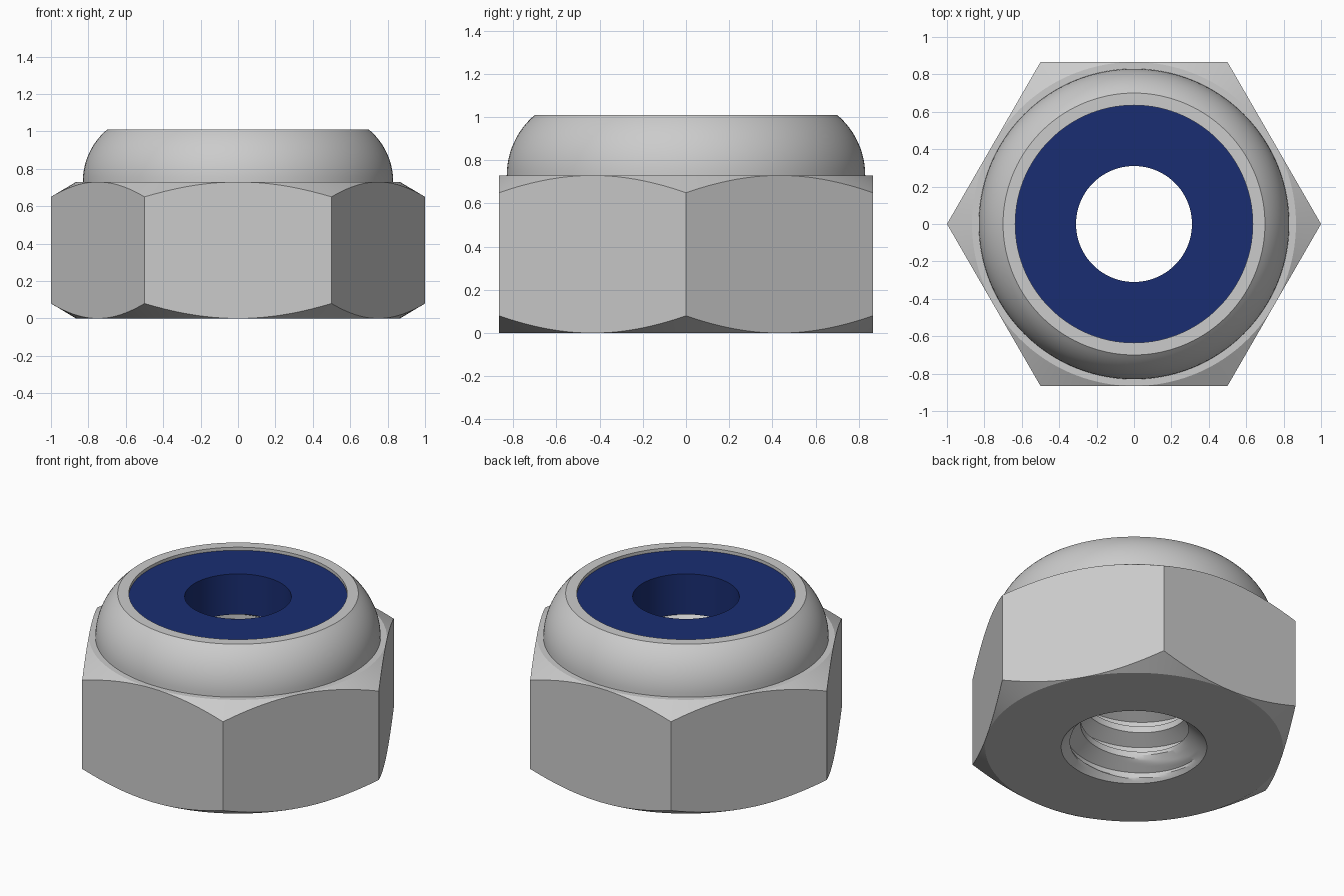
import bpy, bmesh
from math import pi, sin, cos, tau, radians

if "Cube" in bpy.data.objects:
    bpy.data.objects.remove(bpy.data.objects["Cube"])

N = 120                      # columns around the axis (multiple of 6)
APOTHEM, HEX_H, CHAMFER = 0.866, 0.73, 0.08
MINOR, MAJOR, PITCH = 0.31, 0.40, 0.17
SINK, FLOOR = 0.424, 0.73    # countersink radius, height where the thread ends
PHASES = [0, .12, .24, .30, .36, .42, .48, .53, .62, .71, .77, .83, .89, .95]


def lathe(name, profile):
    """Closed loft of a profile(angle) -> [(r, z), ...] around z."""
    bm = bmesh.new()
    cols = []
    for j in range(N + 1):
        a = tau * j / N
        cols.append([bm.verts.new((r * cos(a), r * sin(a), z)) for r, z in profile(a)])
    for c, d in zip(cols, cols[1:]):
        for k in range(len(c)):
            m = (k + 1) % len(c)
            bm.faces.new((c[k], d[k], d[m], c[m]))
    bmesh.ops.remove_doubles(bm, verts=bm.verts, dist=1e-5)
    bmesh.ops.dissolve_degenerate(bm, edges=bm.edges, dist=1e-5)
    bmesh.ops.recalc_face_normals(bm, faces=bm.faces)
    mesh = bpy.data.meshes.new(name)
    bm.to_mesh(mesh)
    bm.free()
    ob = bpy.data.objects.new(name, mesh)
    bpy.context.collection.objects.link(ob)
    bpy.ops.object.select_all(action='DESELECT')
    ob.select_set(True)
    bpy.context.view_layer.objects.active = ob
    bpy.ops.object.shade_smooth_by_angle(angle=radians(25))
    return ob


def thread_radius(a, z):
    """Trapezoid thread section with a countersink at the bottom."""
    p = (z / PITCH - a / tau) % 1.0
    if p > 1 - 1e-6:
        p = 0
    if p < .24:
        t = 0
    elif p < .53:
        t = (p - .24) / .29
    elif p < .71:
        t = 1
    else:
        t = (1 - p) / .29
    return max(MINOR + (MAJOR - MINOR) * t, SINK - z)


def nut_profile(a):
    pts = []
    # threaded bore, samples follow the helix
    for turn in range(-2, 6):
        for p in PHASES:
            z = min(max(PITCH * (turn + p + a / tau), 0), FLOOR)
            pts.append((thread_radius(a, z), z))
    # seat for the insert and rim
    pts += [(0.635, FLOOR), (0.635, 1.01)]
    # rounded collar
    R = 0.3665
    for i in range(13):
        t = radians(49.8) * (1 - i / 12)
        pts.append((0.83 - R + R * cos(t), HEX_H + R * sin(t)))
    # hexagon with conical chamfers
    rh = APOTHEM / cos((a % (pi / 3)) - pi / 6)
    drop = CHAMFER * (rh - APOTHEM) / (1 - APOTHEM)
    pts += [(APOTHEM, HEX_H), (rh, HEX_H - drop), (rh, drop), (APOTHEM, 0)]
    return pts


nut = lathe("nut_body", nut_profile)

# blue locking ring
ring = lathe("locking_insert", lambda a: [(MINOR, FLOOR), (0.635, FLOOR), (0.635, 0.99), (MINOR, 0.99)])
blue = bpy.data.materials.new("blue_plastic")
blue.diffuse_color = (0.01, 0.027, 0.17, 1)
blue.use_nodes = True
blue.node_tree.nodes["Principled BSDF"].inputs["Base Color"].default_value = blue.diffuse_color
ring.data.materials.append(blue)
